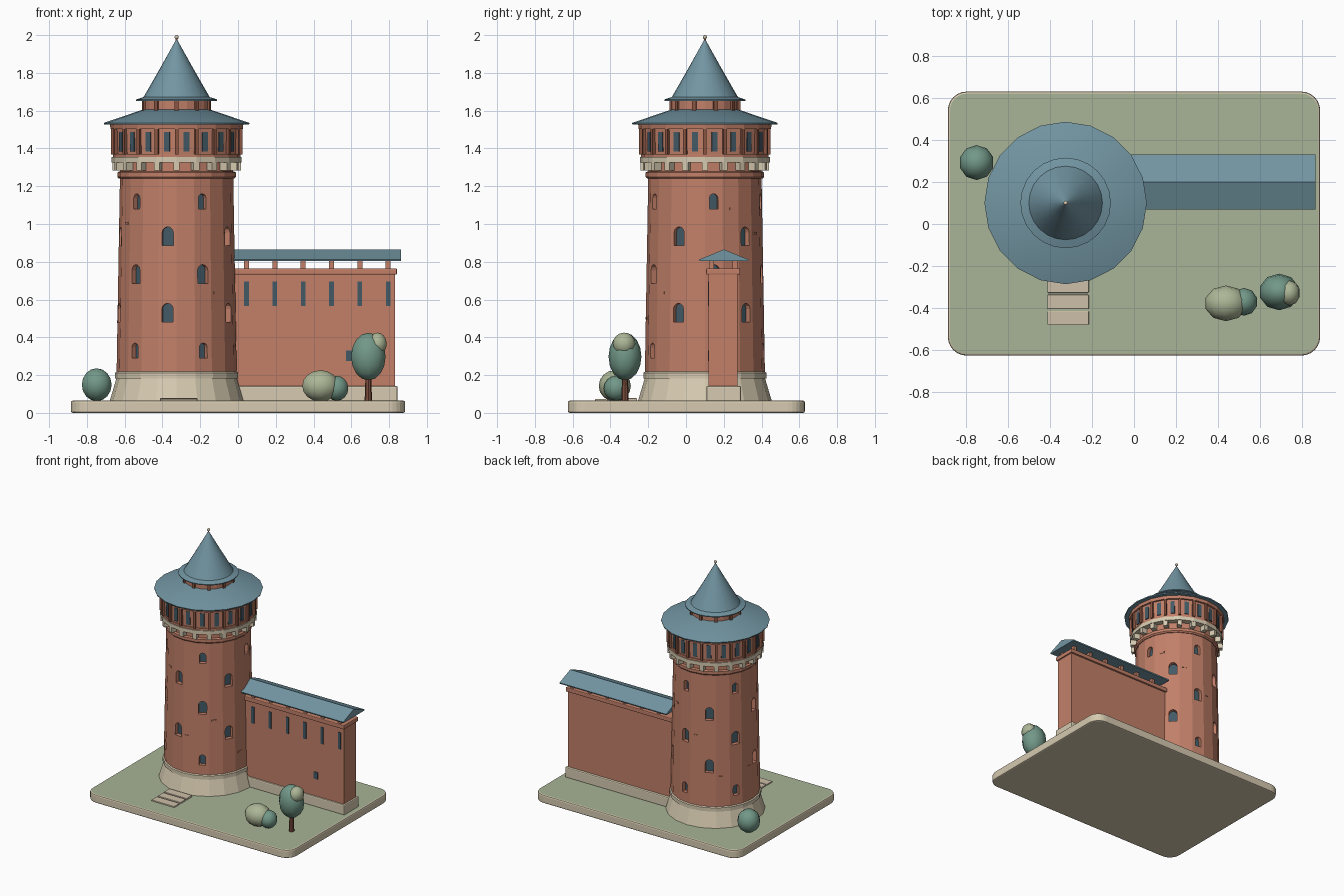
import bpy, bmesh, math, random
from mathutils import Matrix, Vector

cube = bpy.data.objects.get("Cube")
if cube:
    bpy.data.objects.remove(cube, do_unlink=True)

SIDES = 20
STEP = math.tau / SIDES
CENTRE = Vector((-0.325, 0.10, 0))


def material(name, r, g, b):
    lin = [((c / 255 + 0.055) / 1.055) ** 2.4 for c in (r, g, b)] + [1]
    m = bpy.data.materials.new(name)
    m.use_nodes = True
    m.diffuse_color = lin
    m.node_tree.nodes["Principled BSDF"].inputs["Base Color"].default_value = lin
    return m


BRICK = material("brick", 194, 128, 105)
DARK = material("dark_brick", 138, 85, 66)
SLATE = material("slate_blue", 114, 149, 162)
STONE = material("cream_stone", 214, 202, 176)
GRASS = material("grass", 168, 181, 151)
GLASS = material("dark_glass", 66, 90, 102)
LEAF = material("leaf_green", 114, 152, 136)
OLIVE = material("olive_leaf", 172, 182, 150)
BARK = material("bark", 122, 76, 60)
PAVING = material("paving", 206, 191, 169)


def finish(name, bm, *mats, smooth=None):
    bmesh.ops.recalc_face_normals(bm, faces=bm.faces)
    mesh = bpy.data.meshes.new(name)
    bm.to_mesh(mesh)
    bm.free()
    ob = bpy.data.objects.new(name, mesh)
    bpy.context.collection.objects.link(ob)
    for m in mats:
        mesh.materials.append(m)
    if smooth:
        bpy.ops.object.select_all(action="DESELECT")
        ob.select_set(True)
        bpy.context.view_layer.objects.active = ob
        bpy.ops.object.shade_smooth_by_angle(angle=math.radians(smooth))
    return ob


def add_box(bm, centre, size, rot=Matrix()):
    bmesh.ops.create_cube(bm, size=1, matrix=Matrix.Translation(centre) @ rot
                          @ Matrix.Diagonal((*size, 1)))


def box(name, lo, hi, mat, bevel=0.0):
    bm = bmesh.new()
    lo, hi = Vector(lo), Vector(hi)
    add_box(bm, (lo + hi) / 2, hi - lo)
    if bevel:
        bmesh.ops.bevel(bm, geom=bm.edges[:], offset=bevel, segments=2, affect="EDGES", profile=0.5)
    return finish(name, bm, mat)


def lathe(name, profile, mat, sides=SIDES, smooth=None, centre=CENTRE):
    """Closed solid turned around a vertical axis from (radius, z) points."""
    bm = bmesh.new()
    rings = []
    for r, z in profile:
        rings.append([bm.verts.new(centre + Vector((r * math.cos(math.tau * i / sides),
                                                    r * math.sin(math.tau * i / sides), z)))
                      for i in range(sides)])
    for a, b in zip(rings, rings[1:]):
        for i in range(sides):
            j = (i + 1) % sides
            bm.faces.new((a[i], a[j], b[j], b[i]))
    bm.faces.new(rings[0][::-1])
    bm.faces.new(rings[-1])
    return finish(name, bm, mat, smooth=smooth)


def spin(phi):
    """Turn about the tower axis; zero faces the front."""
    return Matrix.Translation(CENTRE) @ Matrix.Rotation(phi, 4, "Z")


def radial_boxes(name, count, offset, radius, z0, z1, width, depth, mat):
    bm = bmesh.new()
    for i in range(count):
        m = spin((i + offset) * math.tau / count)
        add_box(bm, m @ Vector((0, -radius, (z0 + z1) / 2)), (width, depth, z1 - z0),
                m.to_3x3().to_4x4())
    return finish(name, bm, mat)


def add_arch(bm, phi, dist, z, w, h, depth):
    """Round-headed prism; its inner cap carries the second material."""
    m = spin(phi)
    pts = [(-w / 2, z - h / 2), (w / 2, z - h / 2)]
    for k in range(7):
        a = math.pi * k / 6
        pts.append((w / 2 * math.cos(a), z + h / 2 - w / 2 + w / 2 * math.sin(a)))
    back, front = ([bm.verts.new(m @ Vector((x, -d, zz))) for x, zz in pts]
                   for d in (dist - depth, dist + 0.05))
    bm.faces.new(back).material_index = 1
    bm.faces.new(front[::-1])
    for i in range(len(pts)):
        j = (i + 1) % len(pts)
        bm.faces.new((back[i], front[i], front[j], back[j]))


# Ground slab with rounded corners
bm = bmesh.new()
add_box(bm, (0, 0.002, 0.0325), (1.77, 1.255, 0.065))
upright = [e for e in bm.edges if abs(e.verts[0].co.z - e.verts[1].co.z) > 0.01]
bmesh.ops.bevel(bm, geom=upright, offset=0.09, segments=6, affect="EDGES", profile=0.5)
rims = [e for e in bm.edges if abs(e.verts[0].co.z - e.verts[1].co.z) < 0.001]
bmesh.ops.bevel(bm, geom=rims, offset=0.01, segments=2, affect="EDGES", profile=0.5)
bm.normal_update()
for f in bm.faces:
    f.material_index = int(f.normal.z > 0.99)
finish("ground_slab", bm, STONE, GRASS)

# Tower foot and shaft
lathe("tower_foot", [(0.355, 0.06), (0.318, 0.185)], STONE)
lathe("foot_band", [(0.326, 0.183), (0.326, 0.212), (0.318, 0.218)], STONE)
R0, R1, Z0, Z1 = 0.318, 0.298, 0.2, 1.36
shaft = lathe("tower_shaft", [(R0, Z0), (R1, Z1)], BRICK)
shaft.data.materials.append(GLASS)


def wall_distance(z):
    return (R0 + (R1 - R0) * (z - Z0) / (Z1 - Z0)) * math.cos(STEP / 2)


# Arched window recesses on every other facet, in alternating rows
small, large = (0.046, 0.08), (0.06, 0.10)
rows = [[(0.53, large), (0.935, large)], [(0.33, small), (0.735, large), (1.12, small)]]
bm = bmesh.new()
for k in range(10):
    for z, (w, h) in rows[k % 2]:
        add_arch(bm, -STEP / 2 + 2 * STEP * k, wall_distance(z), z, w, h, 0.03)
cutter = finish("window_cutter", bm, BRICK, GLASS)
cutter.hide_render = True
mod = shaft.modifiers.new("windows", "BOOLEAN")
mod.operation, mod.solver, mod.object = "DIFFERENCE", "EXACT", cutter
bpy.context.view_layer.objects.active = shaft
bpy.ops.object.modifier_apply(modifier="windows")
bpy.data.objects.remove(cutter, do_unlink=True)

# A few proud bricks on plain facets
random.seed(4)
bm = bmesh.new()
for k in range(10):
    z = random.uniform(0.3, 1.15)
    m = spin(STEP / 2 + 2 * STEP * k)
    add_box(bm, m @ Vector((random.uniform(-0.02, 0.02), -wall_distance(z), z)),
            (0.035, 0.008, 0.014), m.to_3x3().to_4x4())
finish("proud_bricks", bm, BRICK)

# Corbelled cornice
lathe("lower_cornice", [(0.305, 1.24), (0.314, 1.25), (0.314, 1.272), (0.305, 1.278)], BRICK)
radial_boxes("corbels", SIDES, 0, 0.315, 1.283, 1.33, 0.032, 0.05, STONE)
lathe("cornice_band", [(0.344, 1.325), (0.344, 1.355)], STONE)

# Window gallery
lathe("gallery_wall", [(0.330, 1.35), (0.336, 1.53)], BRICK)
radial_boxes("gallery_windows", SIDES, 0.5, 0.328, 1.385, 1.487, 0.032, 0.012, GLASS)
radial_boxes("gallery_pilasters", SIDES, 0, 0.336, 1.368, 1.51, 0.018, 0.024, DARK)
lathe("gallery_sill", [(0.338, 1.355), (0.338, 1.37)], BRICK)
lathe("gallery_head", [(0.350, 1.503), (0.354, 1.532)], BRICK)

# Roofs, lantern drum and finial
lathe("lower_roof", [(0.384, 1.527), (0.386, 1.535), (0.18, 1.605)], SLATE, smooth=25)
lathe("lantern_drum", [(0.178, 1.59), (0.178, 1.66)], BRICK)
radial_boxes("lantern_posts", 10, 0, 0.178, 1.595, 1.655, 0.022, 0.02, DARK)
lathe("upper_roof", [(0.214, 1.652), (0.215, 1.659), (0.175, 1.672), (0.09, 1.82), (0.005, 1.972)],
      SLATE, sides=24, smooth=35)
lathe("finial_rod", [(0.005, 1.95), (0.005, 1.985)], BRICK, sides=8)


def blob(name, centre, radii, mat, segments=10, rings=8):
    bm = bmesh.new()
    bmesh.ops.create_uvsphere(bm, u_segments=segments, v_segments=rings, radius=1,
                              matrix=Matrix.Translation(centre) @ Matrix.Diagonal((*radii, 1)))
    return finish(name, bm, mat, smooth=60)


blob("finial_ball", (CENTRE.x, CENTRE.y, 1.989), (0.011, 0.011, 0.011), PAVING)

# Side wall with coping, posts and slits
box("wall_plinth", (-0.08, 0.108, 0.06), (0.845, 0.292, 0.142), STONE, 0.008)
box("wall_body", (-0.08, 0.12, 0.10), (0.832, 0.273, 0.74), BRICK)
box("wall_coping", (-0.08, 0.107, 0.732), (0.842, 0.287, 0.765), BRICK, 0.006)
posts, slits = bmesh.new(), bmesh.new()
for i in range(6):
    x = 0.045 + 0.15 * i
    for y in (0.135, 0.26):
        add_box(posts, (x, y, 0.785), (0.026, 0.026, 0.05))
    add_box(slits, (x, 0.12, 0.63), (0.024, 0.009, 0.13))
add_box(slits, (0.59, 0.12, 0.303), (0.035, 0.009, 0.055))
finish("roof_posts", posts, BRICK)
finish("wall_slits", slits, GLASS)

# Gabled roof over the wall
bm = bmesh.new()
gable = [(0.072, 0.803), (0.069, 0.812), (0.2, 0.865), (0.331, 0.812), (0.328, 0.803)]
ends = [[bm.verts.new((x, y, z)) for y, z in gable] for x in (-0.06, 0.863)]
for end in ends:
    bm.faces.new(end)
for i in range(len(gable)):
    j = (i + 1) % len(gable)
    bm.faces.new((ends[0][i], ends[0][j], ends[1][j], ends[1][i]))
finish("wall_roof", bm, SLATE)

# Front steps
for i in range(3):
    y = -0.447 + 0.077 * i
    box(f"step_{i + 1}", (-0.412, y - 0.034, 0.06), (-0.215, y + 0.034, 0.074 + 0.002 * i), PAVING, 0.004)

# Planting
lathe("tree_trunk", [(0.02, 0.06), (0.014, 0.22)], BARK, sides=8, centre=Vector((0.69, -0.323, 0)))
blob("tree_crown", (0.69, -0.323, 0.298), (0.096, 0.087, 0.126), LEAF)
blob("tree_highlight", (0.738, -0.328, 0.365), (0.052, 0.06, 0.06), OLIVE)
blob("olive_bush", (0.437, -0.377, 0.143), (0.102, 0.085, 0.083), OLIVE)
blob("small_bush", (0.523, -0.37, 0.13), (0.064, 0.066, 0.066), LEAF)
blob("back_bush", (-0.748, 0.292, 0.149), (0.083, 0.083, 0.087), LEAF)
